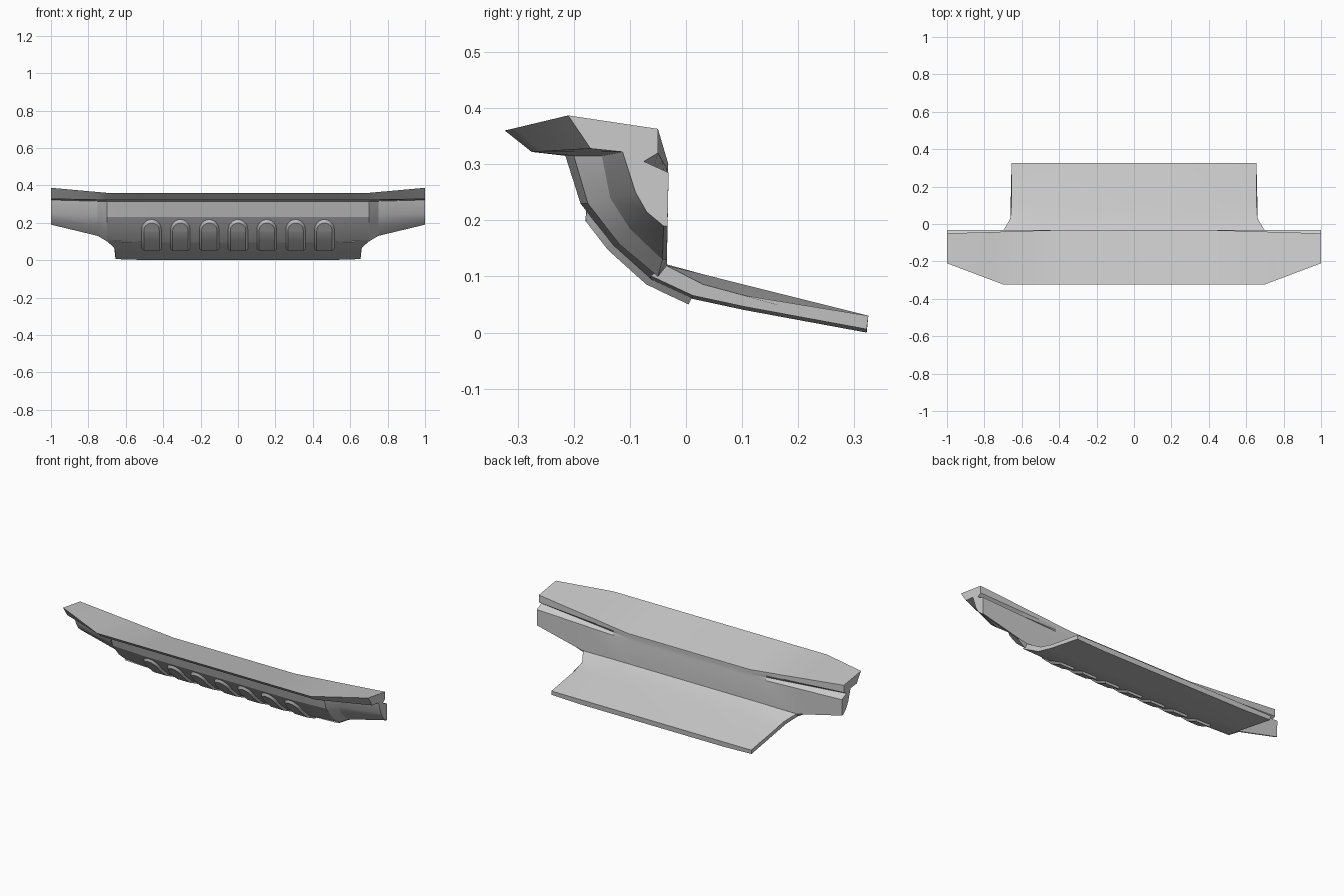
import bpy, bmesh, math
from mathutils import Vector

if "Cube" in bpy.data.objects:
    bpy.data.objects.remove(bpy.data.objects["Cube"])


def make(name, verts, faces, smooth=None):
    me = bpy.data.meshes.new(name)
    me.from_pydata(verts, [], faces)
    bm = bmesh.new()
    bm.from_mesh(me)
    bmesh.ops.recalc_face_normals(bm, faces=bm.faces)
    bm.to_mesh(me)
    bm.free()
    ob = bpy.data.objects.new(name, me)
    bpy.context.collection.objects.link(ob)
    if smooth:
        bpy.ops.object.select_all(action='DESELECT')
        ob.select_set(True)
        bpy.context.view_layer.objects.active = ob
        bpy.ops.object.shade_smooth_by_angle(angle=math.radians(smooth))
    return ob


def loft(name, sections, smooth=None):
    n = len(sections[0])
    verts = [p for s in sections for p in s]
    faces = [tuple(range(n)), tuple(range(len(verts) - n, len(verts)))]
    for i in range(len(sections) - 1):
        for j in range(n):
            k = (j + 1) % n
            faces.append((i * n + j, i * n + k, (i + 1) * n + k, (i + 1) * n + j))
    return make(name, verts, faces, smooth)


def mix(a, b, t):
    return [(p[0] + (q[0] - p[0]) * t, p[1] + (q[1] - p[1]) * t) for p, q in zip(a, b)]


# Bumper cross-sections as (y, z): lip, curved front, back wall
lip_mid = [(-.323, .36), (-.275, .322)]
lip_end = [(-.21, .387), (-.17, .328)]
front_mid = [(-.215, .315), (-.188, .23), (-.13, .155), (-.063, .095)]
front_side = [(-.2, .315), (-.175, .23), (-.118, .157), (-.05, .1)]
front_bend = [(-.15, .315), (-.135, .24), (-.1, .185), (-.042, .13)]
front_end = [(-.113, .322), (-.09, .25), (-.07, .215), (-.04, .19)]
back_mid = [(-.035, .12), (-.033, .26), (-.033, .275), (-.032, .288), (-.032, .302)]
back_end = [(-.033, .19), (-.031, .285), (-.075, .305), (-.05, .32), (-.05, .363)]


def bumper_section(x):
    a = abs(x)
    lip = mix(lip_mid, lip_end, max(0, (a - .7) / .3))
    front = {.4: front_mid, .5: front_mid, .7: front_side, .75: front_bend, 1: front_end}[a]
    back = mix(back_mid, back_end, (a - .4) / .6)
    if a < .8:
        back[0] = (-.034, .13 if a == .75 else .12)
    return [(x, y, z) for y, z in lip + front + back]


loft("bumper_body", [bumper_section(x) for x in
                     (-1, -.75, -.7, -.5, -.4, .4, .5, .7, .75, 1)], 20)

# Skid plate sweeping back underneath, with flared front corners
under = [(-.063, .095), (.012, .06), (.105, .04), (.322, 0)]
top_mid = [(.325, .03), (.105, .085), (.03, .104), (-.036, .122)]
top_side = [(.325, .03), (.105, .066), (.03, .086), (-.036, .12)]
edge_x = [.7, .662, .655, .655, .655, .655, .66, .7]


def skid_section(s):
    side = abs(s) == 1
    low = [(y, z + (.006 if side else 0)) for y, z in under]
    pts = low + (top_side if side else top_mid)
    return [(s * e, y, z) for e, (y, z) in zip(edge_x, pts)]


loft("skid_plate", [skid_section(s) for s in (-1, -.72, .72, 1)], 20)

# Row of raised arches pressed into the curved front
curve = front_mid + [under[1]]


def on_front(x, z, lift):
    for (y0, z0), (y1, z1) in zip(curve, curve[1:]):
        if z >= z1 - 1e-6:
            d = Vector((y1 - y0, z1 - z0)).normalized()
            y = y0 + (y1 - y0) * (z - z0) / (z1 - z0)
            return (x, y + d.y * lift, z - d.x * lift)


def arch(cx):
    rows = [(.055, z) for z in (.061, .08, .095, .125, .155)]
    rows += [(.055 * math.cos(a), .165 + .055 * math.sin(a))
             for a in (math.radians(15 * i) for i in range(6))]
    rows.append((.004, .22))
    verts, faces = [], []
    for w, z in rows:
        zi = z if z < .165 else .165 + (z - .165) * .75
        verts += [on_front(cx - w, z, -.003), on_front(cx - w * .75, zi, .012),
                  on_front(cx + w * .75, zi, .012), on_front(cx + w, z, -.003)]
    for i in range(len(rows) - 1):
        for j in range(3):
            k = 4 * i + j
            faces.append((k, k + 1, k + 5, k + 4))
    n = len(verts)
    faces += [(0, 1, 2, 3), (n - 4, n - 3, n - 2, n - 1)]
    faces += [(4 * i, 4 * i + 3, 4 * i + 7, 4 * i + 4) for i in range(len(rows) - 1)]
    make("front_arch", verts, faces, 25)


for i in range(-3, 4):
    arch(i * .154)
